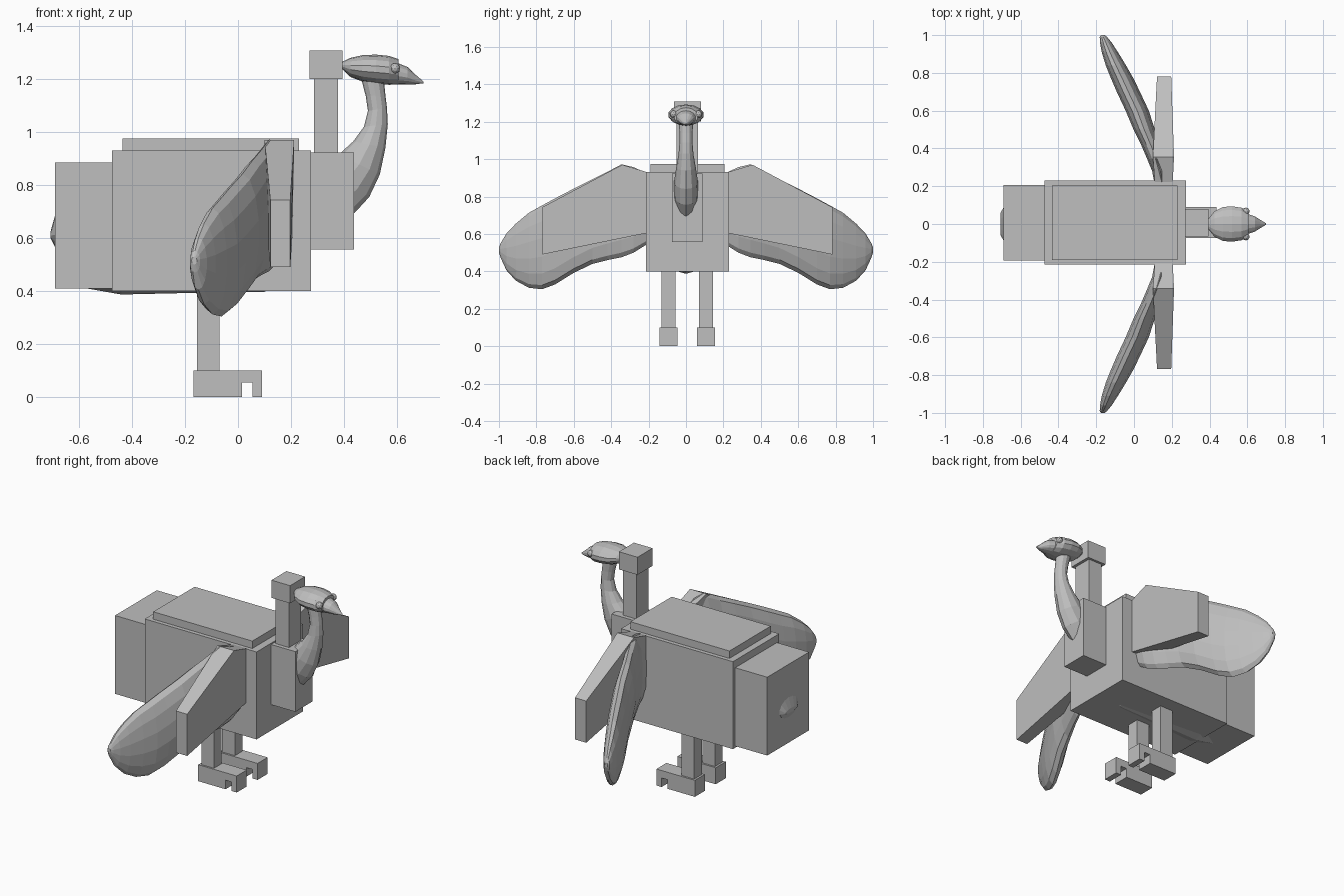
import bpy, bmesh, math
from mathutils import Vector as V

grey = bpy.data.materials.new("plain grey")
grey.diffuse_color = (0.52, 0.52, 0.52, 1)
SHIFT = 0.007  # the blocks sit slightly off centre in y


def finish(name, bm):
    bmesh.ops.recalc_face_normals(bm, faces=bm.faces)
    me = bpy.data.meshes.new(name)
    bm.to_mesh(me)
    bm.free()
    me.materials.append(grey)
    ob = bpy.data.objects.new(name, me)
    bpy.context.collection.objects.link(ob)
    return ob


def skin(name, rings):
    """Closed skin through rings of equal point count."""
    bm = bmesh.new()
    loops = [[bm.verts.new(p) for p in r] for r in rings]
    n = len(loops[0])
    for a, b in zip(loops, loops[1:]):
        for i in range(n):
            bm.faces.new((a[i], a[(i + 1) % n], b[(i + 1) % n], b[i]))
    bm.faces.new(loops[0])
    bm.faces.new(loops[-1])
    return finish(name, bm)


def loft(name, sections, n=12):
    """Elliptical sections, each given by two opposite points and a half-width vector."""
    rings = []
    for p, q, w in sections:
        p, q, w = V(p), V(q), V(w)
        c, a = (p + q) / 2, (p - q) / 2
        rings.append([c + a * math.cos(t) + w * math.sin(t)
                      for t in (2 * math.pi * i / n for i in range(n))])
    return skin(name, rings)


def box(name, x, y, z):
    y = [v + SHIFT for v in y]
    rings = [[(x[0], y[0], h), (x[1], y[0], h), (x[1], y[1], h), (x[0], y[1], h)] for h in z]
    return skin(name, rings)


# Blocks around the trunk, neck and head
box("body_block", (-0.475, 0.275), (-0.222, 0.222), (0.40, 0.93))
box("rear_block", (-0.69, -0.475), (-0.2, 0.2), (0.41, 0.885))
box("back_plate", (-0.435, 0.23), (-0.198, 0.198), (0.93, 0.975))
box("chest_block", (0.275, 0.437), (-0.082, 0.082), (0.557, 0.922))
box("neck_block", (0.287, 0.378), (-0.058, 0.058), (0.922, 1.2))
box("head_block", (0.27, 0.395), (-0.072, 0.072), (1.2, 1.307))

# (y, z, back x, front x) corners of the wing block
WING_BLOCK = [(0.215, 0.93, 0.11, 0.205), (0.348, 0.97, 0.10, 0.212), (0.775, 0.743, 0.122, 0.197),
              (0.775, 0.49, 0.122, 0.197), (0.215, 0.605, 0.11, 0.205)]
# (y, top z, bottom z, centre x, half thickness) of the feathered wing
WING = [(0.2, 0.92, 0.55, 0.15, 0.04), (0.28, 0.957, 0.50, 0.14, 0.045), (0.345, 0.972, 0.475, 0.118, 0.05),
        (0.42, 0.932, 0.46, 0.088, 0.052), (0.5, 0.892, 0.44, 0.054, 0.058), (0.6, 0.842, 0.392, 0.017, 0.063),
        (0.7, 0.79, 0.33, -0.03, 0.063), (0.77, 0.752, 0.304, -0.062, 0.061), (0.84, 0.713, 0.312, -0.096, 0.055),
        (0.91, 0.655, 0.35, -0.128, 0.044), (0.96, 0.602, 0.405, -0.149, 0.032), (0.99, 0.552, 0.47, -0.162, 0.02),
        (1.0, 0.53, 0.50, -0.165, 0.01)]
# (x, z) outline of the notched foot
FOOT = [(-0.168, 0), (0.015, 0), (0.015, 0.055), (0.055, 0.055), (0.055, 0),
        (0.09, 0), (0.09, 0.1), (-0.168, 0.1)]

for side, s in (("left", 1), ("right", -1)):
    # Wings
    skin(side + "_wing_block", [[(c[k], s * c[0] + SHIFT, c[1]) for c in WING_BLOCK] for k in (2, 3)])
    loft(side + "_wing", [((x, s * y, t), (x, s * y, b), (h, 0, 0)) for y, t, b, x, h in WING], 14)
    # Legs and feet
    m = s * 0.1
    box(side + "_leg", (-0.155, -0.07), (m - 0.037, m + 0.037), (0.1, 0.42))
    skin(side + "_foot", [[(x, m + d + SHIFT, z) for x, z in FOOT] for d in (-0.048, 0.048)])
    # Eyes
    bm = bmesh.new()
    bmesh.ops.create_icosphere(bm, subdivisions=2, radius=0.02)
    bmesh.ops.translate(bm, verts=bm.verts, vec=(0.592, s * 0.067, 1.24))
    finish(side + "_eye", bm)

# Curved neck: front point, back point and half width, top to bottom
NECK = [(0.55, 1.2, 0.465, 1.2, 0.038), (0.556, 1.14, 0.482, 1.135, 0.035), (0.562, 1.09, 0.49, 1.08, 0.035),
        (0.565, 1.03, 0.475, 1.02, 0.04), (0.556, 0.94, 0.435, 0.965, 0.053), (0.535, 0.84, 0.38, 0.915, 0.064),
        (0.495, 0.755, 0.31, 0.87, 0.067), (0.44, 0.695, 0.2, 0.82, 0.06)]
loft("neck", [((a, 0, b), (c, 0, d), (0, w, 0)) for a, b, c, d, w in NECK], 12)

# Head and trunk: x, top z, bottom z and half width, back to front
HEAD = [(0.395, 1.265, 1.235, 0.03), (0.425, 1.28, 1.207, 0.068), (0.47, 1.29, 1.19, 0.092),
        (0.52, 1.292, 1.182, 0.096), (0.57, 1.287, 1.178, 0.088), (0.605, 1.275, 1.18, 0.064)]
BEAK = [(0.59, 1.265, 1.18, 0.058), (0.64, 1.245, 1.18, 0.041), (0.67, 1.216, 1.18, 0.022),
        (0.70, 1.19, 1.184, 0.003)]
TRUNK = [(-0.707, 0.625, 0.6, 0.06), (-0.69, 0.685, 0.565, 0.09), (-0.62, 0.8, 0.45, 0.14),
         (-0.57, 0.83, 0.41, 0.17), (-0.44, 0.86, 0.387, 0.19), (-0.22, 0.87, 0.392, 0.2),
         (0.1, 0.86, 0.397, 0.19), (0.25, 0.8, 0.48, 0.13)]
for name, rows in (("head", HEAD), ("beak", BEAK), ("trunk", TRUNK)):
    loft(name, [((x, 0, t), (x, 0, b), (0, w, 0)) for x, t, b, w in rows], 14)
